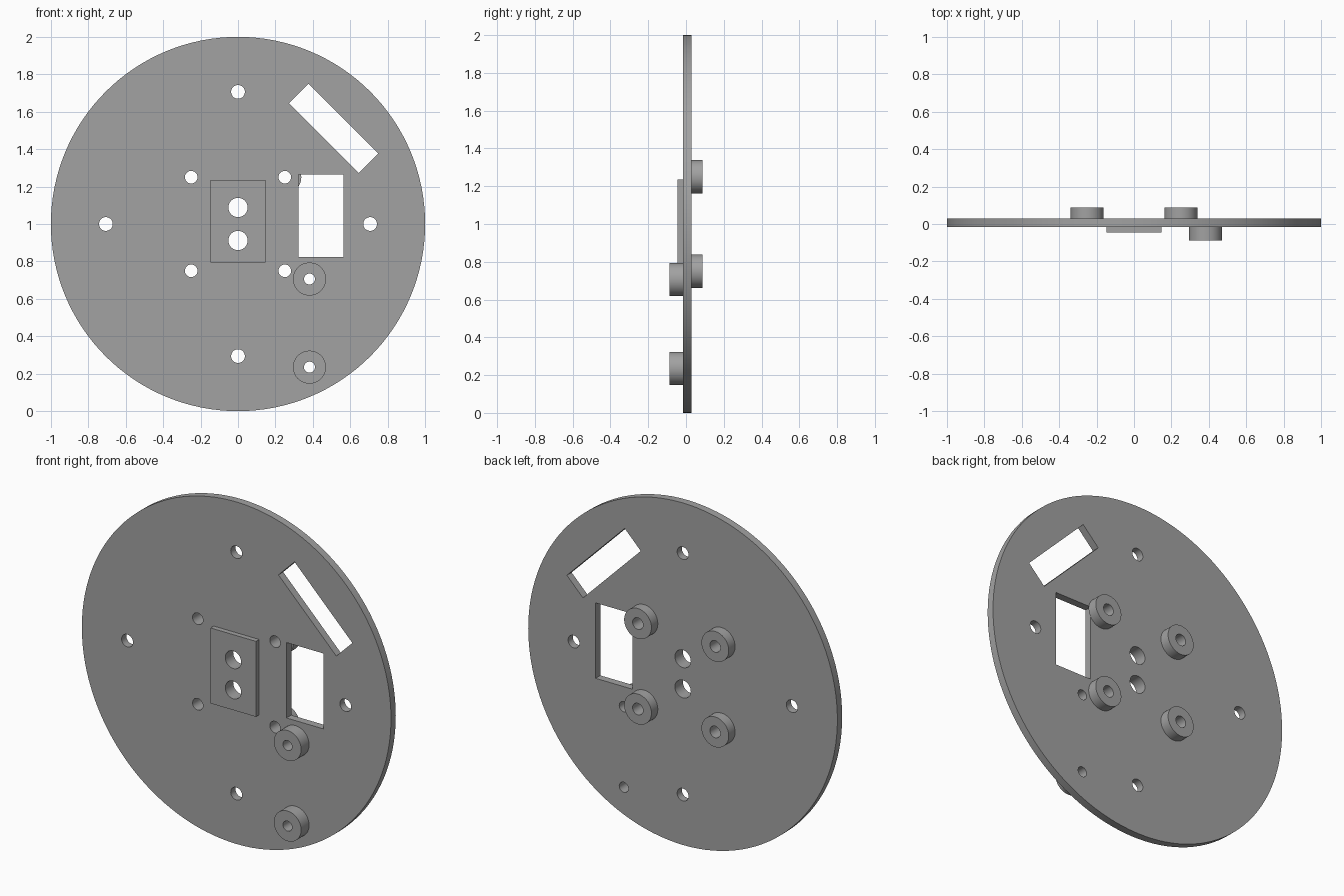
import bpy
import math

if "Cube" in bpy.data.objects:
    bpy.data.objects.remove(bpy.data.objects["Cube"])

# One plain grey for the whole part
GREY = (0.36, 0.36, 0.36, 1)
grey = bpy.data.materials.new("plain grey")
grey.use_nodes = True
grey.diffuse_color = GREY
grey.node_tree.nodes["Principled BSDF"].inputs["Base Color"].default_value = GREY

# Depth layers along y
MM = 1 / 68
FRONT, BACK = -MM, 2 * MM
PAD_FRONT = -3 * MM
BOSS_FRONT, BOSS_BACK = -6 * MM, 6 * MM
HOLE_R, BOSS_R, PEG_HOLE_R, SCREW_R, PORT_R = 2.5 * MM, 6 * MM, 2.3 * MM, 2 * MM, 3.5 * MM


def disc(name, x, z, radius, y0, y1, sides=48):
    bpy.ops.mesh.primitive_cylinder_add(
        vertices=sides, radius=radius, depth=y1 - y0,
        location=(x, (y0 + y1) / 2, z), rotation=(math.pi / 2, 0, 0))
    ob = bpy.context.object
    ob.name = name
    return ob


def box(name, x, z, width, height, y0, y1, turn=0):
    bpy.ops.mesh.primitive_cube_add(
        size=1, location=(x, (y0 + y1) / 2, z), rotation=(0, turn, 0))
    ob = bpy.context.object
    ob.name = name
    ob.scale = (width, y1 - y0, height)
    return ob


def hole(x, z, radius):
    return disc("hole_cutter", x, z, radius, -0.3, 0.3, 32)


def finish(ob, cutters):
    """Cut the openings, bake them in, then shade and colour the part."""
    for c in cutters:
        c.hide_render = True
        mod = ob.modifiers.new("cut", "BOOLEAN")
        mod.operation = "DIFFERENCE"
        mod.solver = "EXACT"
        mod.object = c
    bpy.ops.object.select_all(action="DESELECT")
    ob.select_set(True)
    bpy.context.view_layer.objects.active = ob
    bpy.ops.object.convert(target="MESH")
    bpy.ops.object.shade_smooth_by_angle(angle=math.radians(30))
    ob.data.materials.clear()
    ob.data.materials.append(grey)
    for c in cutters:
        bpy.data.objects.remove(c)


# Hole positions
rim_holes = [(0.706, 1), (-0.706, 1), (0, 1.706), (0, 0.294)]
back_bosses = [(sx * 0.25, 1 + sz * 0.25) for sx in (-1, 1) for sz in (-1, 1)]
front_bosses = [(0.382, 0.706), (0.382, 0.235)]
ports = [(0, 1 + 6 * MM), (0, 1 - 6 * MM)]

# Round plate with all its openings
plate = disc("round_plate", 0, 1, 1, FRONT, BACK, 128)
cutters = [hole(x, z, HOLE_R) for x, z in rim_holes]
cutters += [hole(x, z, PEG_HOLE_R) for x, z in back_bosses]
cutters += [hole(x, z, SCREW_R) for x, z in front_bosses]
cutters += [hole(x, z, PORT_R) for x, z in ports]
cutters.append(box("window_cutter", 0.444, 1.044, 0.24, 0.441, -0.3, 0.3))
cutters.append(box("slot_cutter", 0.511, 1.511, 0.529, 0.147, -0.3, 0.3, math.pi / 4))
finish(plate, cutters)

# Raised pad in the middle of the front
pad = box("front_pad", 0, 1 + MM, 20 * MM, 30 * MM, PAD_FRONT, FRONT)
finish(pad, [hole(x, z, PORT_R) for x, z in ports])

# Bored bosses on both faces
for x, z in front_bosses:
    finish(disc("front_boss", x, z, BOSS_R, BOSS_FRONT, FRONT), [hole(x, z, SCREW_R)])
for x, z in back_bosses:
    finish(disc("back_boss", x, z, BOSS_R, BACK, BOSS_BACK), [hole(x, z, PEG_HOLE_R)])
